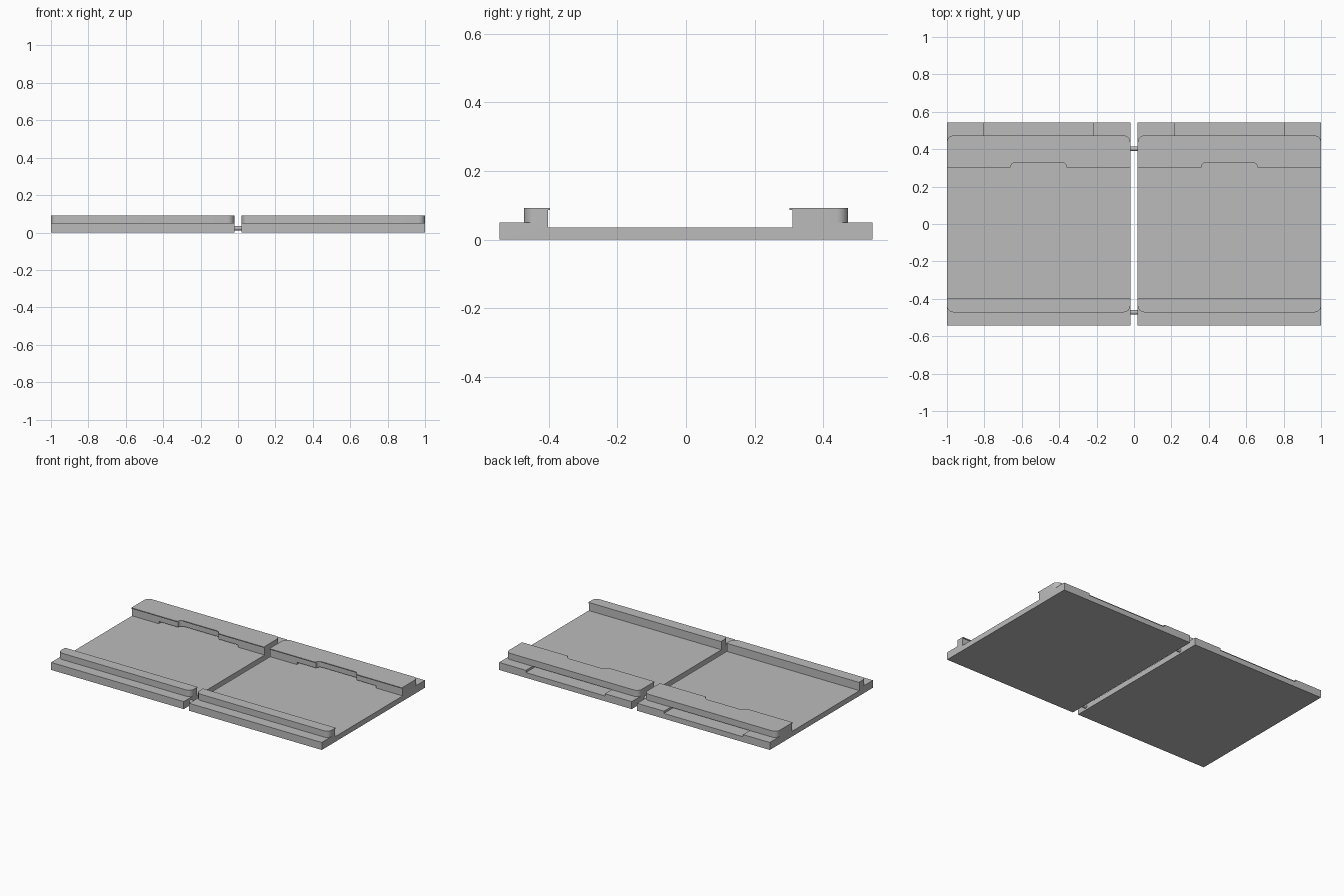
import bpy, bmesh
from math import sin, cos, pi
from mathutils import Matrix

cube = bpy.data.objects.get("Cube")
if cube:
    bpy.data.objects.remove(cube, do_unlink=True)

grey = bpy.data.materials.new("plain_grey")
grey.use_nodes = True
colour = (0.5, 0.5, 0.5, 1)
grey.diffuse_color = colour
grey.node_tree.nodes["Principled BSDF"].inputs["Base Color"].default_value = colour

HALF = 0.49      # half width of one tile
CENTRE = 0.51    # tile offset from the middle
FLOOR, LEDGE, LIP, TOP = 0.035, 0.05, 0.086, 0.092


def prism(name, points, direction):
    """Extrude a closed 3D polygon along a direction."""
    bm = bmesh.new()
    face = bm.faces.new([bm.verts.new(p) for p in points])
    grown = bmesh.ops.extrude_face_region(bm, geom=[face])
    moved = [v for v in grown["geom"] if isinstance(v, bmesh.types.BMVert)]
    bmesh.ops.translate(bm, vec=direction, verts=moved)
    bmesh.ops.recalc_face_normals(bm, faces=bm.faces)
    mesh = bpy.data.meshes.new(name)
    bm.to_mesh(mesh)
    bm.free()
    mesh.materials.append(grey)
    obj = bpy.data.objects.new(name, mesh)
    bpy.context.collection.objects.link(obj)
    return obj


def combine(target, other, operation):
    """Apply a boolean and discard the helper."""
    mod = target.modifiers.new("combine", 'BOOLEAN')
    mod.operation, mod.solver, mod.object = operation, 'EXACT', other
    bpy.context.view_layer.objects.active = target
    bpy.ops.object.modifier_apply(modifier=mod.name)
    bpy.data.objects.remove(other, do_unlink=True)


def arc(cx, cy, r, start, end, steps=8):
    angles = [start + (end - start) * i / steps for i in range(steps + 1)]
    return [(cx + r * cos(a), cy + r * sin(a)) for a in angles]


def rail_outline(inner, outer, notched):
    """Rail seen from above: rounded outer corners, optional finger notch."""
    r = 0.035
    pts = [(-HALF, inner)]
    if notched:
        d = 0.028
        left = [(-0.15, inner)] + arc(-0.15 + d, inner, d, pi, pi / 2, 5)[1:]
        pts += left + [(-x, y) for x, y in reversed(left)]
    pts.append((HALF, inner))
    if outer > inner:
        pts += arc(HALF - r, outer - r, r, 0, pi / 2)
        pts += arc(r - HALF, outer - r, r, pi / 2, pi)
    else:
        pts += arc(HALF - r, outer + r, r, 0, -pi / 2)
        pts += arc(r - HALF, outer + r, r, -pi / 2, -pi)
    return pts


def add_rail(body, wall, lip, outer, notched):
    layers = ((wall, LEDGE, LIP), (lip, LIP, TOP))
    for inner, low, high in layers:
        pts = [(x, y, low) for x, y in rail_outline(inner, outer, notched)]
        combine(body, prism("rail", pts, (0, 0, high - low)), 'UNION')


# Base tray with raised ledges along the front and back
section = [(-0.544, 0), (0.544, 0), (0.544, LEDGE), (0.31, LEDGE),
           (0.31, FLOOR), (-0.402, FLOOR), (-0.402, LEDGE), (-0.544, LEDGE)]
tray = prism("left_tray", [(-HALF, y, z) for y, z in section], (2 * HALF, 0, 0))

# Slot running under the back rail and out through the back ledge
slot = [(x, y, FLOOR) for x, y in ((-0.292, 0.3), (0.292, 0.3), (0.292, 0.6), (-0.292, 0.6))]
combine(tray, prism("slot", slot, (0, 0, 0.05)), 'DIFFERENCE')

# Front and back rails with thin overhanging lips
add_rail(tray, -0.402, -0.397, -0.472, False)
add_rail(tray, 0.31, 0.302, 0.473, True)

# Merge flat regions
bm = bmesh.new()
bm.from_mesh(tray.data)
bmesh.ops.remove_doubles(bm, verts=bm.verts, dist=0.0001)
bmesh.ops.dissolve_limit(bm, angle_limit=0.01, verts=bm.verts, edges=bm.edges)
bm.to_mesh(tray.data)
bm.free()

# Second tray
other = tray.copy()
other.data = tray.data.copy()
other.name = "right_tray"
bpy.context.collection.objects.link(other)
tray.location.x, other.location.x = CENTRE, -CENTRE

# Round pins joining the trays
pins = []
for name, y in (("back_pin", 0.402), ("front_pin", -0.472)):
    ring = [(-0.021, y + dy, 0.023 + dz) for dy, dz in arc(0, 0, 0.012, 0, 2 * pi, 16)[:-1]]
    pins.append(prism(name, ring, (0.042, 0, 0)))

# Smooth the rounded corners, keep the edges sharp
bpy.ops.object.select_all(action='DESELECT')
for obj in [tray, other] + pins:
    obj.select_set(True)
bpy.context.view_layer.objects.active = tray
bpy.ops.object.shade_smooth_by_angle(angle=0.5)
